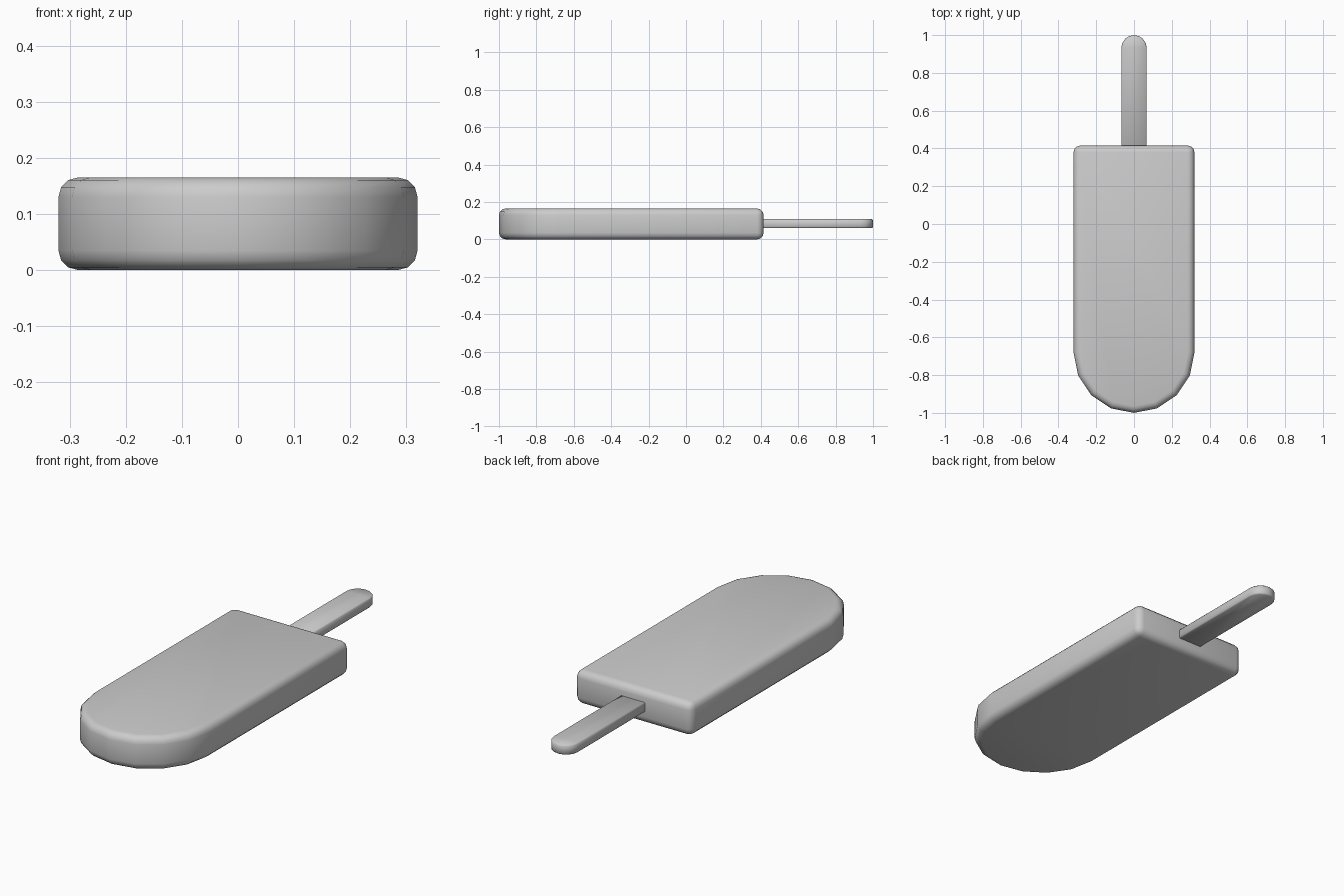
import bpy, bmesh, math

if "Cube" in bpy.data.objects:
    bpy.data.objects.remove(bpy.data.objects["Cube"])


def slab(name, half_w, flat_y, arc_y, z0, z1, bevel, segments):
    """Extruded strip with one flat end and one semicircular end."""
    s = 1 if arc_y > flat_y else -1
    pts = [(half_w, flat_y)]
    for i in range(9):
        a = math.pi * i / 8
        pts.append((half_w * math.cos(a), arc_y + s * half_w * math.sin(a)))
    pts.append((-half_w, flat_y))
    bm = bmesh.new()
    face = bm.faces.new([bm.verts.new((x, y, z0)) for x, y in pts])
    ext = bmesh.ops.extrude_face_region(bm, geom=[face])
    for v in ext["geom"]:
        if isinstance(v, bmesh.types.BMVert):
            v.co.z = z1
    bmesh.ops.recalc_face_normals(bm, faces=bm.faces[:])
    mesh = bpy.data.meshes.new(name)
    bm.to_mesh(mesh)
    bm.free()
    obj = bpy.data.objects.new(name, mesh)
    bpy.context.collection.objects.link(obj)
    # Round only the sharp edges, keeping the faceted arc
    mod = obj.modifiers.new("Bevel", "BEVEL")
    mod.width = bevel
    mod.segments = segments
    mod.limit_method = "ANGLE"
    mod.angle_limit = math.radians(30)
    bpy.ops.object.select_all(action="DESELECT")
    obj.select_set(True)
    bpy.context.view_layer.objects.active = obj
    bpy.ops.object.modifier_apply(modifier=mod.name)
    bpy.ops.object.shade_smooth_by_angle(angle=math.radians(50))
    return obj


# Ice block with rounded front end
slab("ice_block", 0.32, 0.415, -0.68, 0.0, 0.165, 0.035, 3)

# Wooden stick with rounded back end
slab("stick", 0.067, 0.36, 0.933, 0.06, 0.108, 0.005, 1)
